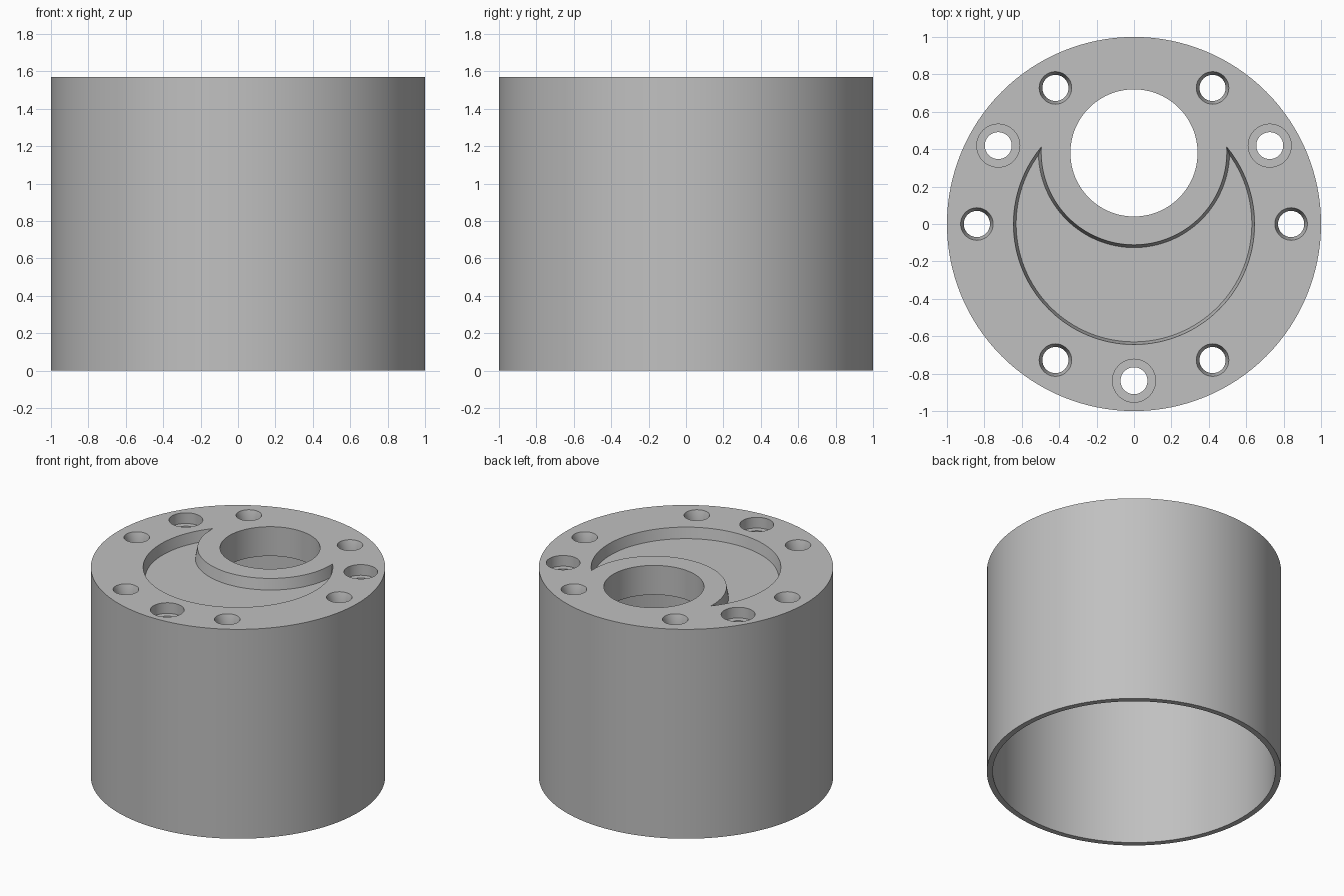
import bpy
from math import sin, cos, radians

if "Cube" in bpy.data.objects:
    bpy.data.objects.remove(bpy.data.objects["Cube"], do_unlink=True)

HEIGHT = 1.57      # overall height
PLATE = 0.22       # thickness of the top plate
RECESS = 0.08      # depth of the crescent and the counterbores
OVER = 0.04        # how far cutters reach past the surface

grey = bpy.data.materials.new("satin grey")
grey.use_nodes = True
grey.diffuse_color = (0.53, 0.53, 0.53, 1)
grey.node_tree.nodes["Principled BSDF"].inputs["Base Color"].default_value = (0.53, 0.53, 0.53, 1)


def cone(name, x, y, z0, z1, r0, r1, sides):
    """Upright round solid from z0 (radius r0) to z1 (radius r1)."""
    bpy.ops.mesh.primitive_cone_add(vertices=sides, radius1=r0, radius2=r1,
                                    depth=z1 - z0, location=(x, y, (z0 + z1) / 2))
    ob = bpy.context.object
    ob.name = name
    ob.data.materials.append(grey)
    return ob


def cut(target, cutter):
    """Subtract the cutter and discard it."""
    cutter.hide_render = True
    mod = target.modifiers.new("cut", 'BOOLEAN')
    mod.operation = 'DIFFERENCE'
    mod.solver = 'EXACT'
    mod.object = cutter
    bpy.ops.object.select_all(action='DESELECT')
    bpy.context.view_layer.objects.active = target
    target.select_set(True)
    bpy.ops.object.modifier_apply(modifier=mod.name)
    bpy.data.objects.remove(cutter, do_unlink=True)


def drill(x, y, depth, r_bottom, r_top, sides=48):
    """Round pocket sunk from the top face; walls keep their slope above it."""
    slope = (r_top - r_bottom) / depth
    cut(housing, cone("pocket_cutter", x, y, HEIGHT - depth, HEIGHT + OVER,
                      r_bottom, r_top + slope * OVER, sides))


# Cup-shaped housing: closed on top, hollow and open below
housing = cone("cylindrical_housing", 0, 0, 0, HEIGHT, 1, 1, 128)
cut(housing, cone("cavity_cutter", 0, 0, -OVER, HEIGHT - PLATE, 0.96, 0.96, 128))

# Crescent recess with drafted walls around the off-centre boss
floor = HEIGHT - RECESS
crescent = cone("crescent_cutter", 0, 0, floor, HEIGHT + OVER, 0.63, 0.652, 128)
cut(crescent, cone("boss_cutter", 0, 0.385, floor - OVER, HEIGHT + 2 * OVER,
                   0.519, 0.481, 128))
cut(housing, crescent)

# Large off-centre bore
drill(0, 0.38, PLATE + OVER, 0.34, 0.34, 96)

# Six countersunk holes
for i in range(6):
    a = radians(60 * i)
    x, y = 0.84 * cos(a), 0.84 * sin(a)
    drill(x, y, PLATE + OVER, 0.07, 0.07)
    drill(x, y, 0.06, 0.07, 0.087)

# Three counterbored holes between them
for i in range(3):
    a = radians(30 + 120 * i)
    x, y = 0.838 * cos(a), 0.838 * sin(a)
    drill(x, y, PLATE + OVER, 0.072, 0.072)
    drill(x, y, RECESS, 0.115, 0.115)

# Smooth round walls, crisp rims
bpy.ops.object.select_all(action='DESELECT')
bpy.context.view_layer.objects.active = housing
housing.select_set(True)
bpy.ops.object.shade_smooth_by_angle(angle=radians(30))
